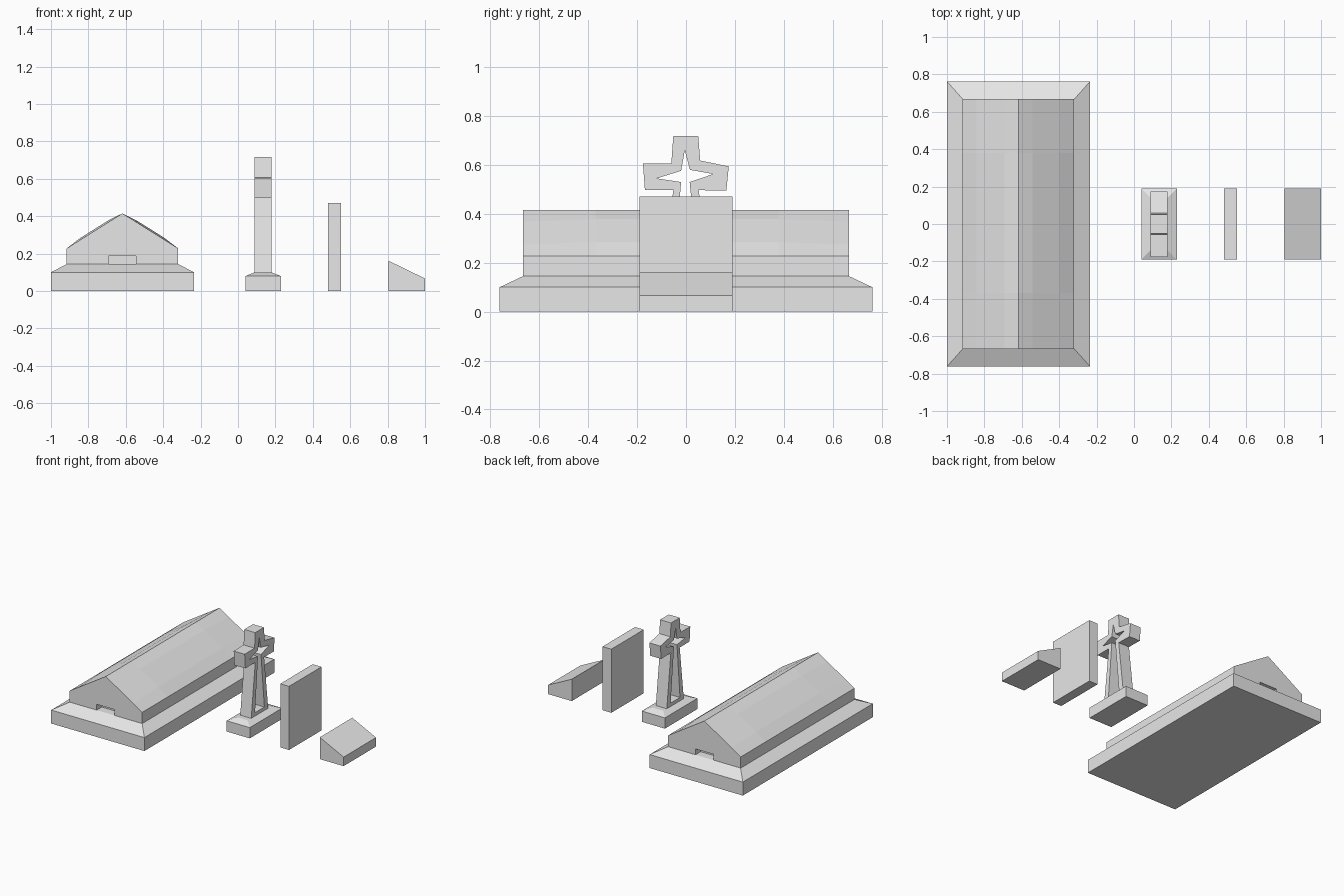
import bpy, bmesh
from mathutils import Matrix

if "Cube" in bpy.data.objects:
    bpy.data.objects.remove(bpy.data.objects["Cube"])

stone = bpy.data.materials.new("grey_stone")
stone.diffuse_color = (0.8, 0.8, 0.8, 1)
stone.use_nodes = True
stone.node_tree.nodes["Principled BSDF"].inputs["Base Color"].default_value = stone.diffuse_color


def add_object(name, mesh):
    obj = bpy.data.objects.new(name, mesh)
    bpy.context.collection.objects.link(obj)
    mesh.materials.clear()
    mesh.materials.append(stone)
    return obj


def loft(name, sections):
    """Closed solid through equal-length rings of points."""
    bm = bmesh.new()
    rings = [[bm.verts.new(p) for p in s] for s in sections]
    n = len(rings[0])
    for a, b in zip(rings, rings[1:]):
        for i in range(n):
            j = (i + 1) % n
            bm.faces.new((a[i], a[j], b[j], b[i]))
    bm.faces.new(rings[0])
    bm.faces.new(rings[-1])
    bmesh.ops.recalc_face_normals(bm, faces=bm.faces)
    mesh = bpy.data.meshes.new(name)
    bm.to_mesh(mesh)
    bm.free()
    return add_object(name, mesh)


def rect(x0, x1, hy, z):
    return [(x0, -hy, z), (x1, -hy, z), (x1, hy, z), (x0, hy, z)]


# Tomb plinth with sloped shoulder
loft("tomb_plinth", [rect(-1, -0.235, 0.762, 0), rect(-1, -0.235, 0.762, 0.1),
                     rect(-0.915, -0.32, 0.667, 0.145)])


# Gabled tomb body whose roof swells slightly between the gables
def gable(y, swell):
    cx, half, eave, ridge = -0.618, 0.298, 0.228, 0.415
    pts = [(cx + half, y, 0.145), (cx + half, y, eave)]
    for t in (0.75, 0.25, 0, -0.25, -0.75):
        lift = swell if t else 0
        z = ridge - (ridge - eave) * abs(t) + lift
        pts.append((cx + half * t, y, z))
    return pts + [(cx - half, y, eave), (cx - half, y, 0.145)]


body = loft("tomb_body", [gable(-0.667, 0), gable(-0.37, 0.01),
                          gable(0.38, 0.01), gable(0.667, 0)])

# Low niche cut into each gable
for side, y in (("front", -0.667), ("back", 0.667)):
    cutter = loft(side + "_niche_cutter",
                  [[(x, y + d, z) for x, d in ((-0.693, -0.06), (-0.545, -0.06),
                                               (-0.545, 0.06), (-0.693, 0.06))]
                   for z in (0.1, 0.188)])
    cutter.hide_render = True
    cutter.hide_set(True)
    mod = body.modifiers.new(side + "_niche", "BOOLEAN")
    mod.operation = "DIFFERENCE"
    mod.solver = "EXACT"
    mod.object = cutter

# Cross base with sloped top
loft("cross_base", [rect(0.04, 0.23, 0.19, 0), rect(0.04, 0.23, 0.19, 0.08),
                    rect(0.088, 0.178, 0.14, 0.1)])

# Pierced cross: outline and star-shaped opening running down the shaft (y, z)
outline = [(-0.1, 0.095), (0.1, 0.095), (0.052, 0.497), (0.165, 0.495),
           (0.175, 0.594), (0.058, 0.618), (0.05, 0.718), (-0.052, 0.718),
           (-0.06, 0.606), (-0.176, 0.605), (-0.168, 0.497), (-0.052, 0.497)]
opening = [(-0.055, 0.125), (0.055, 0.125), (0.015, 0.53), (0.112, 0.563),
           (0.016, 0.58), (-0.005, 0.66), (-0.02, 0.576), (-0.12, 0.545),
           (-0.02, 0.53)]
curve = bpy.data.curves.new("cross_profile", "CURVE")
curve.dimensions = "2D"
curve.fill_mode = "BOTH"
curve.extrude = 0.045
for loop in (outline, opening):
    spline = curve.splines.new("POLY")
    spline.points.add(len(loop) - 1)
    for point, (a, b) in zip(spline.points, loop):
        point.co = (a, b, 0, 1)
    spline.use_cyclic_u = True
temp = bpy.data.objects.new("cross_profile", curve)
bpy.context.collection.objects.link(temp)
deps = bpy.context.evaluated_depsgraph_get()
mesh = bpy.data.meshes.new_from_object(temp.evaluated_get(deps))
bpy.data.objects.remove(temp)
mesh.transform(Matrix(((0, 0, 1, 0.133), (1, 0, 0, 0), (0, 1, 0, 0), (0, 0, 0, 1))))
bm = bmesh.new()
bm.from_mesh(mesh)
bmesh.ops.remove_doubles(bm, verts=bm.verts, dist=0.0001)
bmesh.ops.recalc_face_normals(bm, faces=bm.faces)
bm.to_mesh(mesh)
bm.free()
mesh.shade_flat()
add_object("cross", mesh)

# Upright headstone slab
loft("headstone", [rect(0.48, 0.552, 0.19, 0), rect(0.48, 0.552, 0.19, 0.472)])

# Wedge marker sloping down to the right
loft("wedge_marker", [[(0.805, y, 0), (1, y, 0), (1, y, 0.067), (0.805, y, 0.162)]
                      for y in (-0.19, 0.19)])
